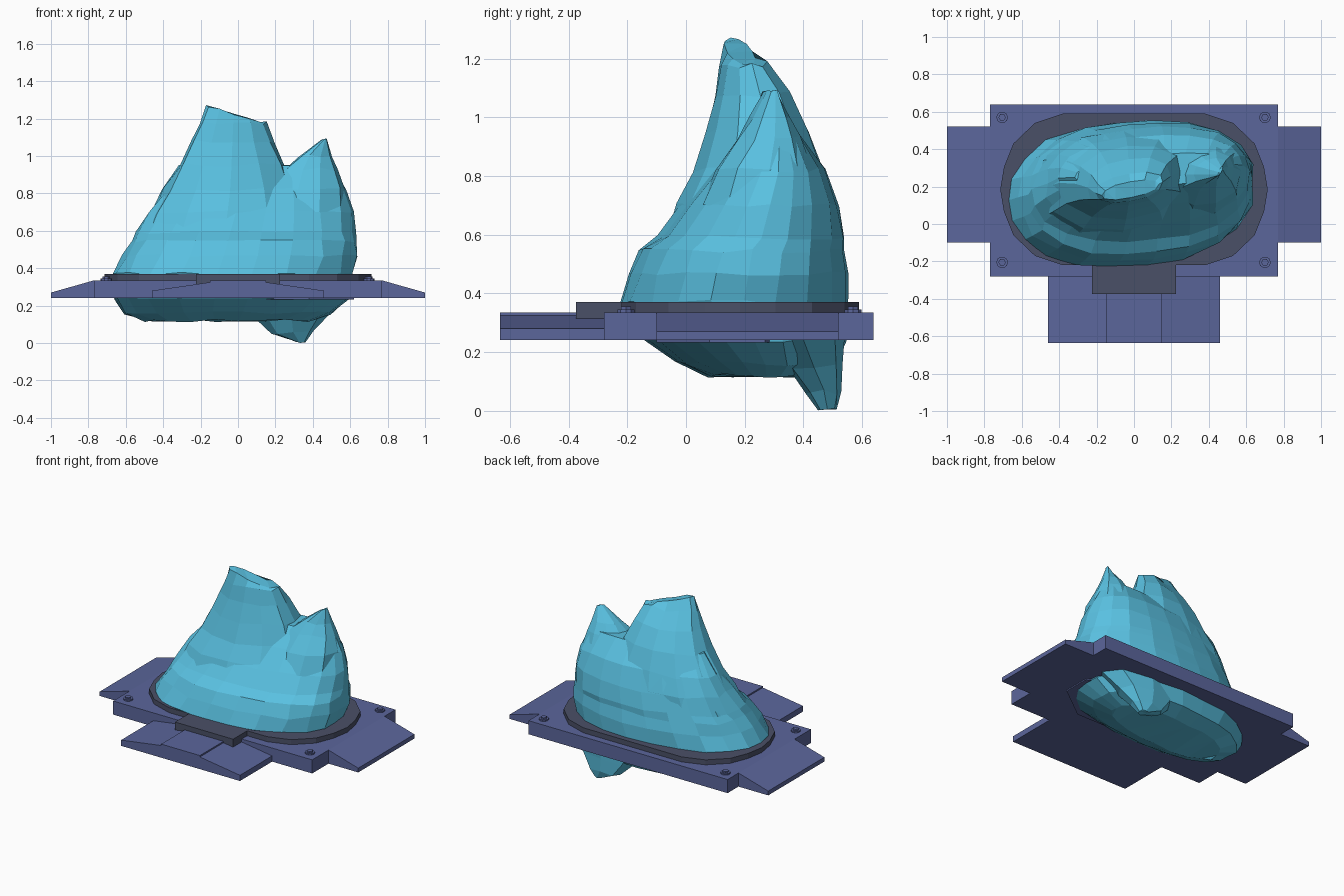
import bpy
import bmesh
import math
import random
from mathutils import Vector

cube = bpy.data.objects.get("Cube")
if cube:
    bpy.data.objects.remove(cube, do_unlink=True)
rng = random.Random(4)


def material(name, rgb):
    mat = bpy.data.materials.new(name)
    mat.use_nodes = True
    color = (*rgb, 1)
    mat.diffuse_color = color
    mat.node_tree.nodes["Principled BSDF"].inputs["Base Color"].default_value = color
    return mat


ice = material("ice blue", (0.10, 0.53, 0.75))
slate = material("slate blue", (0.105, 0.133, 0.33))
charcoal = material("charcoal", (0.068, 0.08, 0.135))


def finish(name, bm, mat):
    bmesh.ops.recalc_face_normals(bm, faces=bm.faces)
    mesh = bpy.data.meshes.new(name)
    bm.to_mesh(mesh)
    bm.free()
    mesh.materials.append(mat)
    obj = bpy.data.objects.new(name, mesh)
    bpy.context.collection.objects.link(obj)
    return obj


def prism(name, outline, low, high, mat, axis="z"):
    """Extrude a flat outline along z, or an x-z profile along y."""
    def place(p, level):
        return (p[0], p[1], level) if axis == "z" else (p[0], level, p[1])
    bm = bmesh.new()
    face = bm.faces.new([bm.verts.new(place(p, low)) for p in outline])
    top = bmesh.ops.extrude_face_region(bm, geom=[face])["geom"]
    offset = Vector(place((0, 0), high - low))
    bmesh.ops.translate(bm, vec=offset, verts=[v for v in top if isinstance(v, bmesh.types.BMVert)])
    return finish(name, bm, mat)


def box(name, x0, x1, y0, y1, z0, z1, mat):
    return prism(name, [(x0, y0), (x1, y0), (x1, y1), (x0, y1)], z0, z1, mat)


def mirrored(half):
    return half + [(-x, y) for x, y in reversed(half)]


def rock(name, levels, sides, rough, tilt=0, shear=0):
    """Loft rounded rings (z, left, right, front, back) into faceted rock."""
    bm = bmesh.new()
    rings = []
    for i, (z, left, right, front, back) in enumerate(levels):
        cx, cy = (left + right) / 2, (front + back) / 2
        rx, ry = (right - left) / 2, (back - front) / 2
        last = i == len(levels) - 1
        ring = []
        for k in range(sides):
            a = math.tau * k / sides
            c, s = math.cos(a), math.sin(a)
            grow = (abs(c) ** 2.4 + abs(s) ** 2.4) ** (-1 / 2.4)
            grow *= 1 + rng.uniform(-rough, rough)
            x, y = cx + rx * c * grow, cy + ry * s * grow + shear * c
            dz = rng.uniform(-rough, rough) * 0.4
            if last:
                dz = tilt * x + dz / 2
            ring.append(bm.verts.new((x, y, z + dz)))
        rings.append(ring)
    for low, high in zip(rings, rings[1:]):
        for k in range(sides):
            n = (k + 1) % sides
            bm.faces.new((low[k], low[n], high[n], high[k]))
    caps = [bm.faces.new(rings[0]), bm.faces.new(rings[-1])]
    bmesh.ops.triangulate(bm, faces=caps)
    return finish(name, bm, ice)


# Iceberg body, with a ledge low on the front and a narrow saddle on top
rock("iceberg_body", [
    (0.12, -0.50, 0.38, 0.08, 0.40),
    (0.16, -0.61, 0.50, -0.03, 0.50),
    (0.24, -0.67, 0.60, -0.14, 0.54),
    (0.37, -0.66, 0.62, -0.22, 0.545),
    (0.47, -0.61, 0.64, -0.19, 0.545),
    (0.545, -0.565, 0.635, -0.155, 0.54),
    (0.59, -0.535, 0.625, -0.09, 0.535),
    (0.70, -0.47, 0.61, -0.01, 0.515),
    (0.82, -0.40, 0.58, 0.09, 0.47),
    (0.95, -0.31, 0.51, 0.20, 0.37),
], 22, 0.022, shear=0.035)

# Tall peak, shorter peak and the lump hanging underneath
rock("tall_peak", [
    (0.58, -0.52, 0.38, -0.07, 0.50),
    (0.70, -0.46, 0.35, -0.03, 0.50),
    (0.82, -0.395, 0.31, 0.03, 0.47),
    (0.95, -0.32, 0.25, 0.07, 0.42),
    (1.08, -0.25, 0.19, 0.10, 0.35),
    (1.18, -0.205, 0.155, 0.12, 0.27),
    (1.22, -0.17, 0.13, 0.14, 0.225),
], 12, 0.03, tilt=-0.3, shear=0.03)
rock("short_peak", [
    (0.70, 0.16, 0.575, 0.05, 0.45),
    (0.82, 0.19, 0.57, 0.10, 0.43),
    (0.93, 0.25, 0.535, 0.18, 0.385),
    (1.00, 0.32, 0.505, 0.22, 0.35),
    (1.09, 0.45, 0.475, 0.27, 0.30),
], 10, 0.025, shear=0.02)
rock("underwater_lump", [
    (0.25, 0.0, 0.60, 0.26, 0.54),
    (0.15, 0.09, 0.48, 0.34, 0.535),
    (0.06, 0.18, 0.41, 0.41, 0.53),
    (0.006, 0.30, 0.36, 0.45, 0.515),
], 8, 0.03)

# Base plate with sloping side wings
box("base_plate", -0.77, 0.77, -0.28, 0.64, 0.24, 0.335, slate)
for side, sign in (("left", 1), ("right", -1)):
    wing = [(0.77, 0.24), (1.0, 0.24), (1.0, 0.27), (0.77, 0.335)]
    prism(side + "_wing", [(sign * x, z) for x, z in wing], -0.1, 0.52, slate, "y")

# Front tray with a raised middle and sloping sides
tray = [(0.46, 0.24), (0.46, 0.28), (0.15, 0.325), (0.15, 0.335)]
prism("front_tray", mirrored(tray), -0.635, -0.28, slate, "y")

# Dark collar around the ice, its front tab, and the thin lower collar
quarter = [(0.38, 0.405), (0.53, 0.355), (0.645, 0.245), (0.695, 0.12)]
half = quarter + [(0.715, 0)] + [(x, -y) for x, y in reversed(quarter)]
collar = [(x, y + 0.185) for x, y in mirrored(half)]
prism("collar", collar, 0.33, 0.37, charcoal)
box("collar_tab", -0.225, 0.225, -0.375, -0.2, 0.315, 0.37, charcoal)
lower = [(0.35, 0.40), (0.62, 0.27), (0.62, 0.08), (0.38, -0.1)]
prism("lower_collar", mirrored(lower), 0.232, 0.241, slate)


# Corner bolts: a round washer with a smaller raised hexagonal head
def polygon(x, y, radius, sides):
    angles = [math.tau * k / sides for k in range(sides)]
    return [(x + radius * math.cos(a), y + radius * math.sin(a)) for a in angles]


for x in (-0.705, 0.7):
    for y in (-0.205, 0.57):
        prism("bolt_washer", polygon(x, y, 0.031, 10), 0.33, 0.345, slate)
        prism("bolt_head", polygon(x, y, 0.02, 6), 0.33, 0.355, slate)
